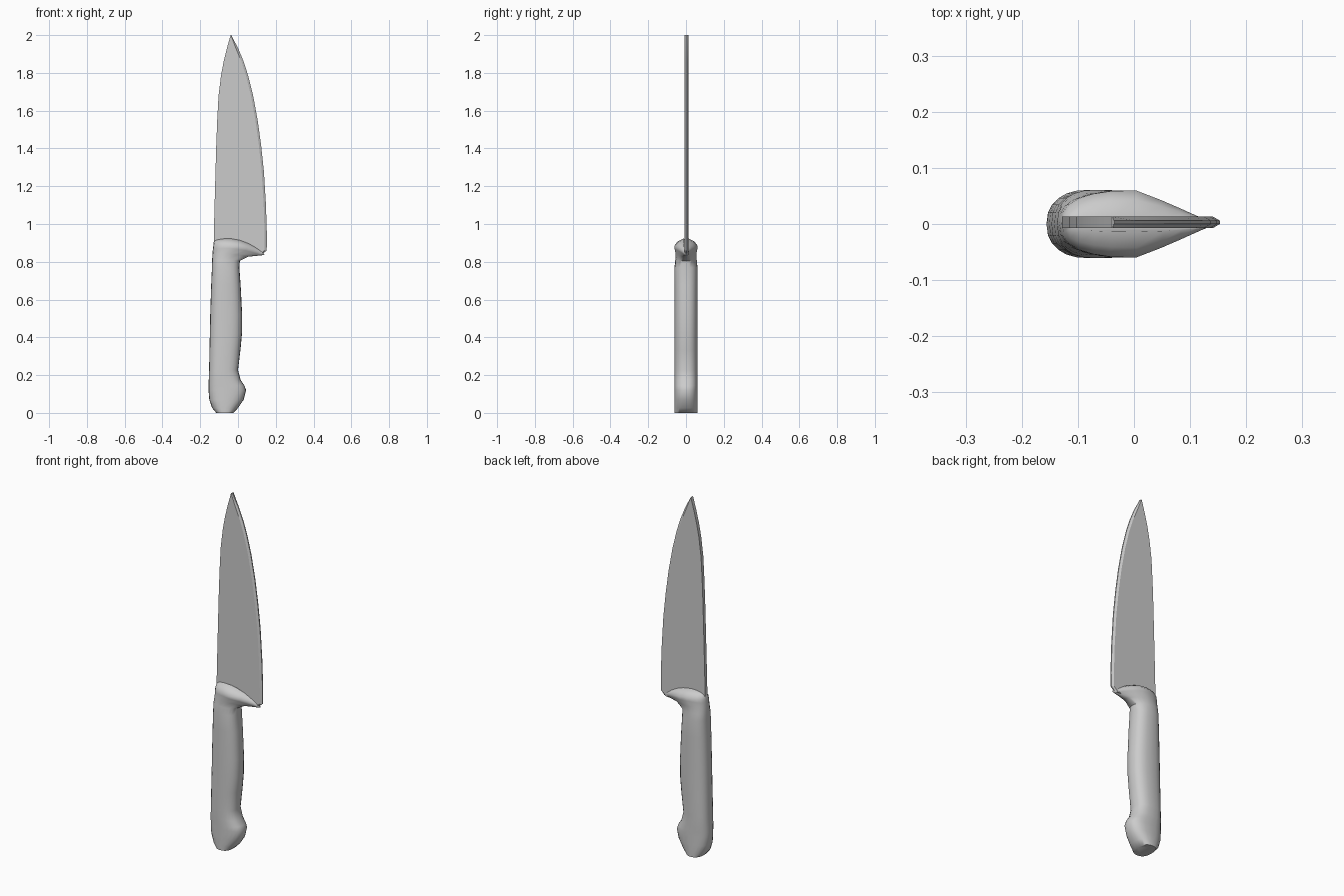
import bpy, bmesh
from math import sin, cos, pi, radians, copysign

if "Cube" in bpy.data.objects:
    bpy.data.objects.remove(bpy.data.objects["Cube"])


def loft(name, rings, angle):
    """Skin a list of equal-length closed rings and cap both ends."""
    bm = bmesh.new()
    loops = [[bm.verts.new(p) for p in ring] for ring in rings]
    n = len(loops[0])
    for a, b in zip(loops, loops[1:]):
        for i in range(n):
            j = (i + 1) % n
            bm.faces.new((a[i], a[j], b[j], b[i]))
    bm.faces.new(loops[0][::-1])
    bm.faces.new(loops[-1])
    bmesh.ops.recalc_face_normals(bm, faces=bm.faces)
    mesh = bpy.data.meshes.new(name)
    bm.to_mesh(mesh)
    bm.free()
    obj = bpy.data.objects.new(name, mesh)
    bpy.context.collection.objects.link(obj)
    bpy.ops.object.select_all(action='DESELECT')
    bpy.context.view_layer.objects.active = obj
    obj.select_set(True)
    bpy.ops.object.shade_smooth_by_angle(angle=radians(angle))
    return obj


def handle_ring(xl, zl, xr, zr, half_y, bulge=0.0, taper=0.0, n=24):
    """Squarish oval, optionally arched in z and pinched toward the heel."""
    pts = []
    for i in range(n):
        a = 2 * pi * i / n
        u = copysign(abs(cos(a)) ** 0.8, cos(a))
        v = copysign(abs(sin(a)) ** 0.8, sin(a))
        s = (u + 1) / 2
        pinch = 1 - taper * min(1, max(0, (s - 0.5) / 0.45))
        z = zl + (zr - zl) * s * s + bulge * 4 * s * (1 - s)
        pts.append((xl + (xr - xl) * s, v * half_y * pinch, z))
    return pts


# Handle: flat butt, finger hook, swelling grip
grip = [(0, -.115, -.025), (.026, -.137, 0), (.07, -.152, .03), (.12, -.156, .043),
        (.145, -.156, .034), (.174, -.155, .014), (.227, -.153, 0), (.333, -.151, .013),
        (.42, -.149, .021), (.52, -.147, .022), (.676, -.142, .014), (.77, -.138, .007)]
rings = [handle_ring(xl, z, xr, z, .061) for z, xl, xr in grip]
# Bolster: flares forward along the heel, then closes onto the blade
rings += [handle_ring(-.137, .81, .010, .805, .057, 0, .1),
          handle_ring(-.135, .84, .055, .827, .055, .004, .4),
          handle_ring(-.133, .868, .125, .834, .060, .008, .7),
          handle_ring(-.131, .885, .137, .836, .060, .012, .72),
          handle_ring(-.129, .902, .139, .838, .042, .017, .65),
          handle_ring(-.125, .912, .140, .840, .014, .021, .2)]
loft("handle", rings, 50)

# Blade: constant-thickness body with a narrow ground edge (z, spine x, edge x)
outline = [(.836, -.10, .125), (.86, -.128, .152), (.94, -.128, .153), (1.1, -.124, .148),
           (1.28, -.119, .137), (1.42, -.115, .122), (1.55, -.110, .104), (1.68, -.103, .080),
           (1.785, -.090, .054), (1.86, -.076, .030), (1.93, -.059, .001), (2.0, -.039, -.036)]


def blade_ring(z, spine, edge, t=.010, y=.003):
    grind = edge - min(.012, (edge - spine) * .6)
    return [(spine, y - t, z), (grind, y - t, z), (edge, y - .003, z),
            (edge, y + .003, z), (grind, y + t, z), (spine, y + t, z)]


loft("blade", [blade_ring(*p) for p in outline], 25)
